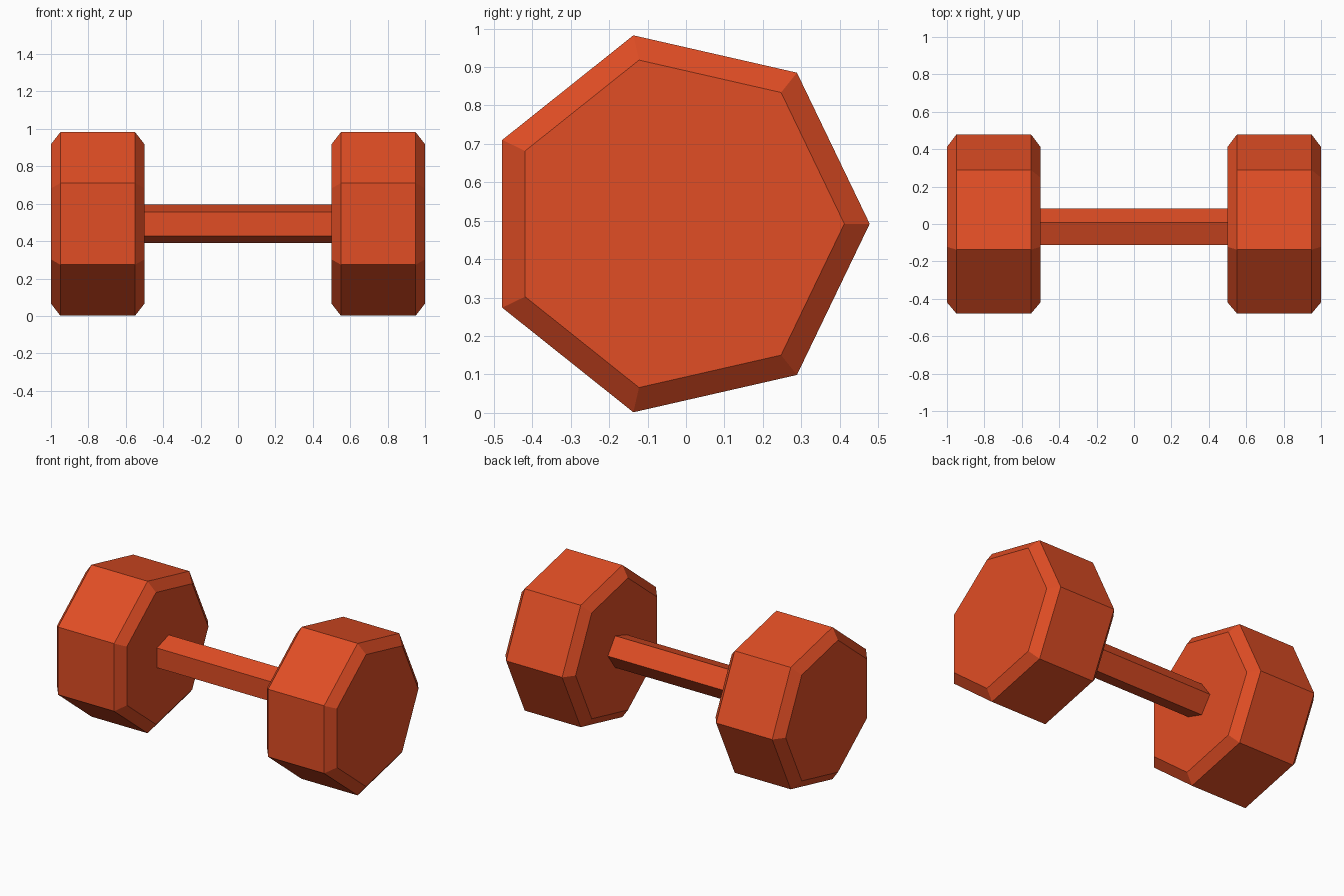
import bpy
import bmesh
import math

cube = bpy.data.objects.get("Cube")
if cube:
    bpy.data.objects.remove(cube, do_unlink=True)

AXIS_Y, AXIS_Z = -0.025, 0.492

red = bpy.data.materials.new("orange_red")
red.use_nodes = True
colour = (0.75, 0.075, 0.018, 1)
red.diffuse_color = colour
red.node_tree.nodes["Principled BSDF"].inputs["Base Color"].default_value = colour


def lathe_prism(name, sides, profile):
    """Flat-sided solid along x; profile is (x, radius), one corner points to +y."""
    bm = bmesh.new()
    rings = []
    for x, radius in profile:
        angles = [2 * math.pi * i / sides for i in range(sides)]
        rings.append([bm.verts.new((x, AXIS_Y + radius * math.cos(a),
                                    AXIS_Z + radius * math.sin(a))) for a in angles])
    for a, b in zip(rings, rings[1:]):
        for i in range(sides):
            j = (i + 1) % sides
            bm.faces.new((a[i], a[j], b[j], b[i]))
    bm.faces.new(rings[0])
    bm.faces.new(rings[-1])
    bmesh.ops.recalc_face_normals(bm, faces=bm.faces)
    mesh = bpy.data.meshes.new(name)
    bm.to_mesh(mesh)
    bm.free()
    mesh.materials.append(red)
    obj = bpy.data.objects.new(name, mesh)
    bpy.context.collection.objects.link(obj)


# Seven-sided weights with chamfered rims
OUTER, INNER = 0.503, 0.437
for name, side in (("left_weight", 1), ("right_weight", -1)):
    lathe_prism(name, 7, [(side * x, r) for x, r in
                          ((0.5, INNER), (0.55, OUTER), (0.95, OUTER), (1.0, INNER))])

# Five-sided grip bar
lathe_prism("handle", 5, [(-0.5, 0.108), (0.5, 0.108)])
